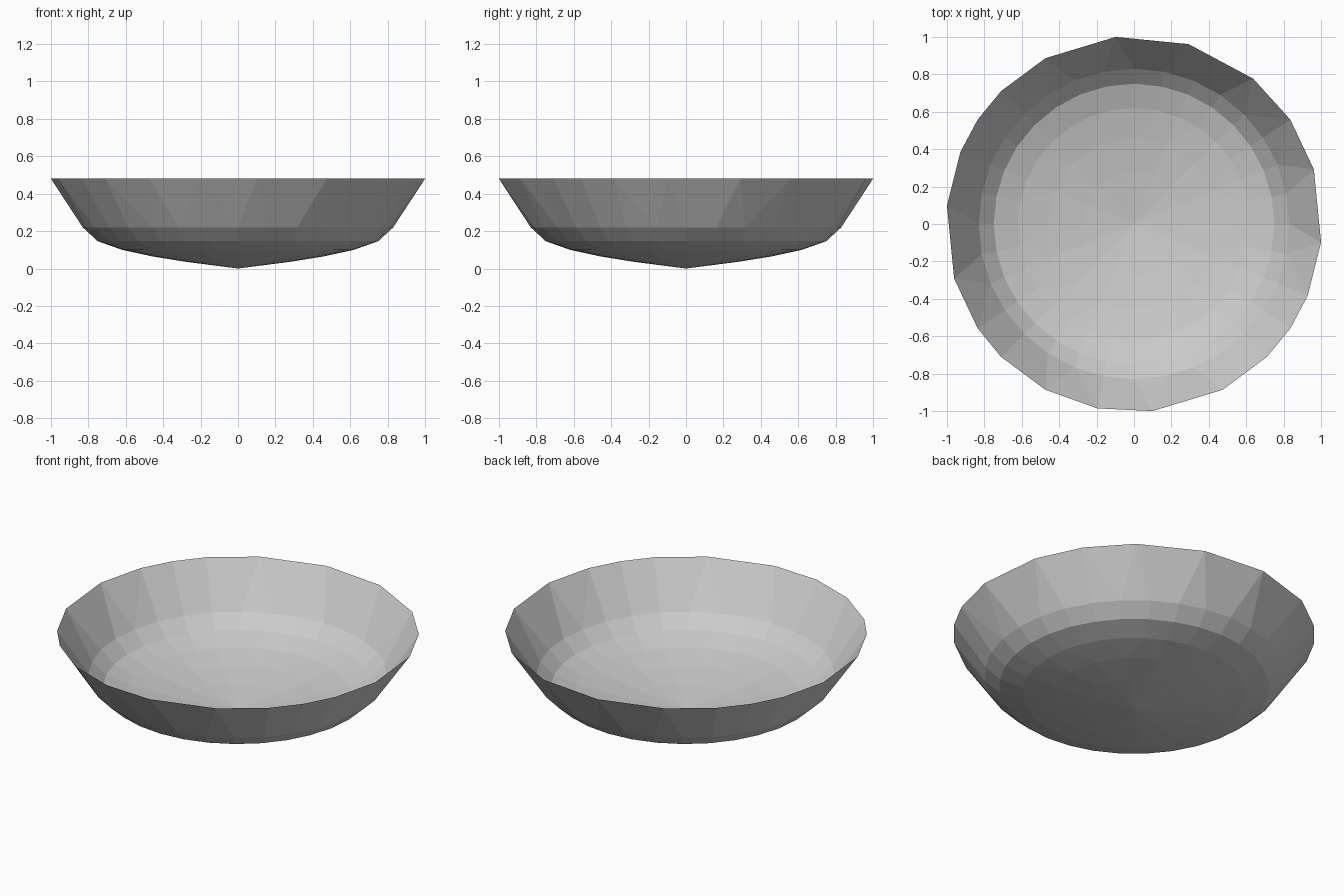
import bpy, bmesh, math

if "Cube" in bpy.data.objects:
    bpy.data.objects.remove(bpy.data.objects["Cube"])

STEP = math.tau / 64

# Rings as (radius, height, positions on a 64-step circle), from the bottom up
even = list(range(0, 64, 2))
RINGS = [
    (0.28, 0.036, list(range(0, 64, 4))),
    (0.46, 0.065, list(range(0, 64, 4))),
    (0.62, 0.100, even),
    (0.75, 0.146, even),
    (0.83, 0.220, even),
    # irregular low-poly rim
    (1.005, 0.480, [3, 6, 9, 13, 17, 21, 24, 26, 28, 31, 35,
                    38, 40, 43, 46, 49, 53, 56, 58, 60, 63]),
]

bm = bmesh.new()


def make_ring(radius, z, steps):
    return [(s, bm.verts.new((radius * math.cos(s * STEP),
                              radius * math.sin(s * STEP), z))) for s in steps]


def stitch(low, high):
    """Join two rings of unequal count with triangles, matching by angle."""
    n, m = len(low), len(high)
    i = j = 0

    def ang(ring, k):
        return ring[k % len(ring)][0] + 64 * (k // len(ring))

    while i < n or j < m:
        a, b = low[i % n][1], high[j % m][1]
        gap_low = abs(ang(low, i + 1) - ang(high, j))
        gap_high = abs(ang(high, j + 1) - ang(low, i))
        if j >= m or (i < n and gap_low <= gap_high):
            bm.faces.new((a, low[(i + 1) % n][1], b))
            i += 1
        else:
            bm.faces.new((a, high[(j + 1) % m][1], b))
            j += 1


# Bottom fan
rings = [make_ring(*r) for r in RINGS]
tip = bm.verts.new((0, 0, 0))
first = rings[0]
for k in range(len(first)):
    bm.faces.new((tip, first[(k + 1) % len(first)][1], first[k][1]))

# Curved base and flared wall
for low, high in zip(rings, rings[1:]):
    stitch(low, high)
bmesh.ops.recalc_face_normals(bm, faces=bm.faces)

mesh = bpy.data.meshes.new("bowl")
bm.to_mesh(mesh)
bm.free()
bowl = bpy.data.objects.new("bowl", mesh)
bpy.context.collection.objects.link(bowl)
